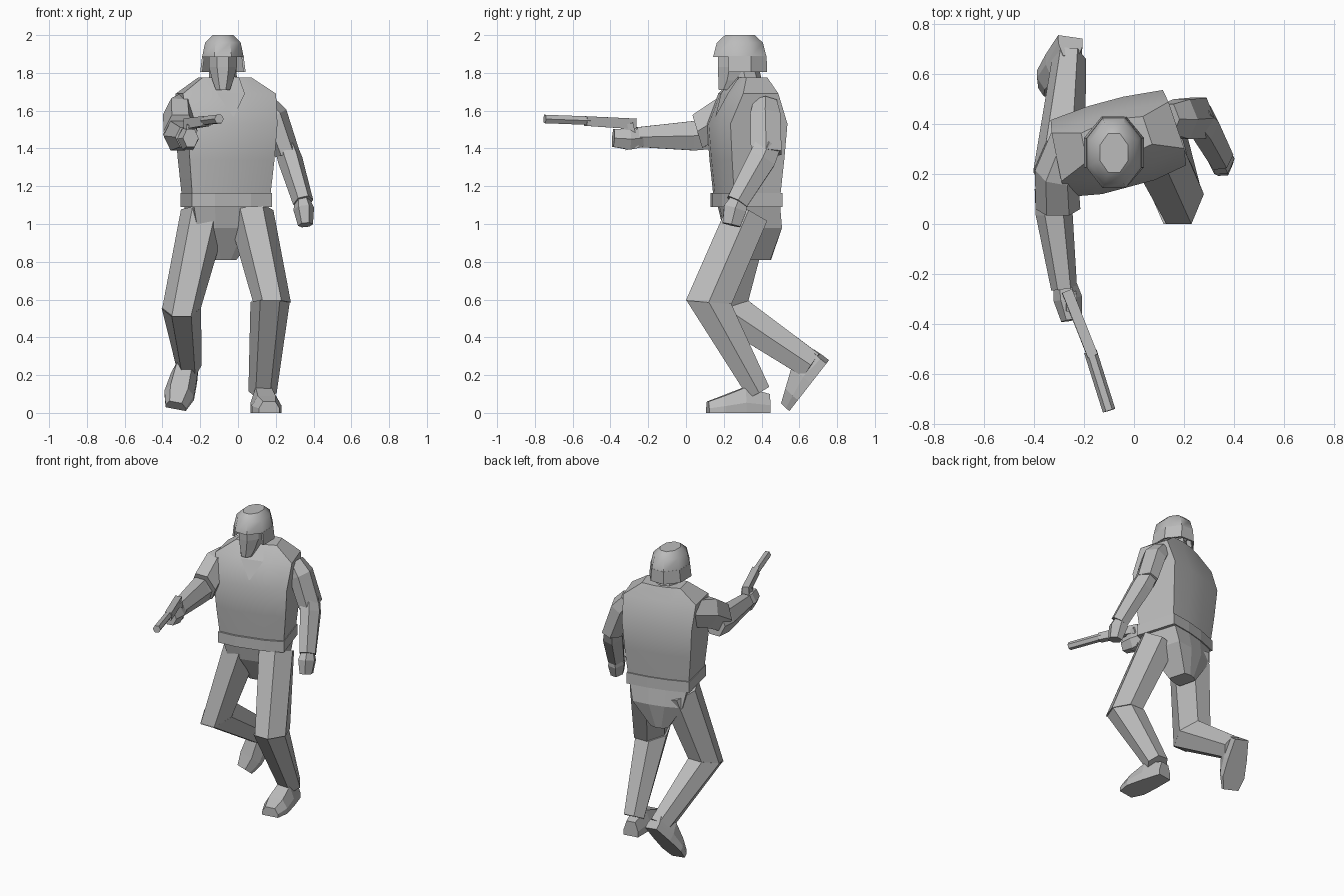
import bpy, bmesh
from math import sin, cos, pi, radians
from mathutils import Vector, Matrix

if "Cube" in bpy.data.objects:
    bpy.data.objects.remove(bpy.data.objects["Cube"])

grey = bpy.data.materials.new("plain grey")
grey.use_nodes = True
COLOUR = (0.5, 0.5, 0.5, 1)
grey.diffuse_color = COLOUR
grey.node_tree.nodes["Principled BSDF"].inputs["Base Color"].default_value = COLOUR


def loft(name, rings, caps=True, closed=True):
    """Skin a list of equal-length point rings with flat faces."""
    bm = bmesh.new()
    rows = [[bm.verts.new(p) for p in ring] for ring in rings]
    n = len(rows[0])
    for a, b in zip(rows, rows[1:]):
        for i in range(n if closed else n - 1):
            j = (i + 1) % n
            bm.faces.new((a[i], a[j], b[j], b[i]))
    if caps:
        bm.faces.new(rows[0][::-1])
        bm.faces.new(rows[-1])
    bmesh.ops.recalc_face_normals(bm, faces=bm.faces)
    mesh = bpy.data.meshes.new(name)
    bm.to_mesh(mesh)
    bm.free()
    mesh.materials.append(grey)
    obj = bpy.data.objects.new(name, mesh)
    bpy.context.collection.objects.link(obj)
    return obj


def smooth(obj, angle):
    bpy.ops.object.select_all(action='DESELECT')
    obj.select_set(True)
    bpy.context.view_layer.objects.active = obj
    bpy.ops.object.shade_smooth_by_angle(angle=radians(angle))


def limb(name, stations, n=6, turn=0.0, start=None, end=None):
    """Tube through (x, y, z, half width, half depth) with mitred bends.
    start and end tilt the first and last ring."""
    pts = [Vector(s[:3]) for s in stations]
    rings = []
    last = len(pts) - 1
    for i, s in enumerate(stations):
        before = pts[i] - pts[i - 1] if i else pts[1] - pts[0]
        after = pts[i + 1] - pts[i] if i < last else before
        t = before.normalized() + after.normalized()
        if i == 0 and start:
            t = Vector(start)
        if i == last and end:
            t = Vector(end)
        t.normalize()
        u = Vector((1, 0, 0))
        u = (u - t * u.dot(t)).normalized()
        v = t.cross(u)
        angles = [2 * pi * k / n + turn for k in range(n)]
        rings.append([pts[i] + u * s[3] * cos(a) + v * s[4] * sin(a) for a in angles])
    return loft(name, rings)


# Torso frame, turned so the left shoulder is drawn back
BODY = Matrix.Translation((-0.07, 0.33, 0)) @ Matrix.Rotation(radians(15), 4, 'Z')


def body_ring(z, w, front, back):
    f, b = front + 0.1 * w, back
    flat = [(-w, f), (-0.45 * w, front), (0.45 * w, front), (w, f),
            (0.95 * w, b), (0.3 * w, b + 0.015), (-0.3 * w, b + 0.015), (-0.95 * w, b)]
    return [BODY @ Vector((u, v, z)) for u, v in flat]


def body(name, *rows):
    return loft(name, [body_ring(*r) for r in rows])


vest = body("vest", (1.14, 0.213, -0.155, 0.12), (1.34, 0.232, -0.174, 0.138),
            (1.53, 0.245, -0.188, 0.152), (1.69, 0.255, -0.122, 0.1), (1.775, 0.135, -0.06, 0.07))
smooth(vest, 34)
body("belt", (1.09, 0.22, -0.17, 0.13), (1.165, 0.22, -0.17, 0.13))
body("pelvis", (1.12, 0.205, -0.14, 0.12), (0.98, 0.175, -0.11, 0.14), (0.81, 0.06, -0.02, 0.105))

# Thin V of shirt at the collar
loft("collar_v", [[BODY @ Vector((s * u, v, z)) for s in (-1, 1)]
                  for u, v, z in ((0.003, -0.179, 1.57), (0.075, -0.13, 1.69),
                                  (0.06, -0.066, 1.779))], caps=False, closed=False)

# Head, neck and helmet
HX, HY = -0.08, 0.285


def oval(z, rx, ry, y=HY, n=8):
    return [Vector((HX + rx * cos(a), y + ry * sin(a), z))
            for a in ((k + 0.5) * 2 * pi / n for k in range(n))]


limb("neck", [(HX, 0.33, 1.68, 0.08, 0.09), (HX, 0.3, 1.84, 0.07, 0.08)], n=8)
loft("face", [oval(1.71, 0.04, 0.045, y=0.215), oval(1.76, 0.06, 0.085, y=0.25),
              oval(1.83, 0.08, 0.115, y=0.275), oval(1.92, 0.08, 0.125)])
smooth(loft("helmet", [oval(1.885, 0.119, 0.153), oval(1.96, 0.102, 0.132),
                       oval(2.0, 0.06, 0.085)]), 40)

# The guard covers the sides and back only
guard = [[r[k] for k in (7, 0, 1, 2, 3, 4)]
         for r in (oval(1.805, 0.13, 0.157), oval(1.89, 0.119, 0.153))]
shell = loft("helmet_neck_guard", guard, caps=False, closed=False)
shell.modifiers.new("thickness", 'SOLIDIFY').thickness = 0.012

# Left arm hanging with bent elbow
limb("left_sleeve", [(0.135, 0.42, 1.64, 0.06, 0.07), (0.19, 0.42, 1.57, 0.075, 0.092),
                     (0.26, 0.425, 1.375, 0.066, 0.094)])
limb("left_forearm", [(0.25, 0.435, 1.42, 0.058, 0.078), (0.276, 0.4, 1.34, 0.066, 0.085),
                      (0.345, 0.27, 1.115, 0.055, 0.066)])
limb("left_hand", [(0.34, 0.28, 1.13, 0.04, 0.05), (0.348, 0.26, 1.08, 0.055, 0.07),
                   (0.357, 0.24, 0.995, 0.04, 0.055)])

# Right arm reaching forward
limb("right_sleeve", [(-0.25, 0.33, 1.61, 0.09, 0.1), (-0.31, 0.2, 1.575, 0.088, 0.11),
                      (-0.305, 0.06, 1.49, 0.09, 0.105)], end=(0, -1, -0.3))
limb("right_forearm", [(-0.32, 0.14, 1.475, 0.078, 0.09), (-0.32, 0.04, 1.467, 0.074, 0.09),
                       (-0.28, -0.26, 1.46, 0.052, 0.06)])
limb("right_hand", [(-0.28, -0.22, 1.455, 0.042, 0.052), (-0.265, -0.3, 1.45, 0.058, 0.065),
                    (-0.25, -0.385, 1.455, 0.042, 0.054)])

# Pistol
SQ = pi / 4
limb("pistol_body", [(-0.268, -0.27, 1.53, 0.03, 0.04), (-0.165, -0.53, 1.545, 0.03, 0.036)],
     n=4, turn=SQ)
limb("pistol_barrel", [(-0.175, -0.51, 1.547, 0.026, 0.026), (-0.1, -0.748, 1.556, 0.026, 0.026)])
limb("pistol_grip", [(-0.25, -0.315, 1.53, 0.03, 0.05), (-0.262, -0.285, 1.4, 0.03, 0.05)],
     n=4, turn=SQ)

# Legs: the left is planted, the right trails
DOWN, TRAIL = (0, -0.08, -1), (0, 0.3, -0.9)
limb("left_thigh", [(0.07, 0.322, 1.05, 0.12, 0.13), (0.18, 0.12, 0.585, 0.1, 0.14)],
     end=DOWN)
limb("left_shin", [(0.17, 0.12, 0.588, 0.104, 0.138), (0.13, 0.385, 0.11, 0.075, 0.072)],
     start=DOWN)
limb("right_thigh", [(-0.18, 0.325, 1.05, 0.125, 0.14), (-0.3, 0.21, 0.55, 0.102, 0.145)],
     end=TRAIL)
limb("right_shin", [(-0.3, 0.21, 0.555, 0.104, 0.145), (-0.26, 0.665, 0.25, 0.068, 0.085)],
     start=TRAIL)


def foot(name, heel, toe, up):
    """Boot lofted from heel to toe: (distance, half width, height)."""
    heel, toe, up = Vector(heel), Vector(toe), Vector(up)
    f = (toe - heel).normalized()
    up = (up - f * up.dot(f)).normalized()
    s = f.cross(up)
    length = (toe - heel).length
    rings = []
    for d, w, h in ((0, 0.05, 0.1), (0.4, 0.07, 0.135), (0.75, 0.08, 0.09), (1, 0.055, 0.06)):
        section = ((-w, 0), (w, 0), (w, 0.4 * h), (0.6 * w, h), (-0.6 * w, h), (-w, 0.4 * h))
        rings.append([heel + f * d * length + s * a + up * b for a, b in section])
    loft(name, rings)


foot("left_foot", (0.115, 0.44, 0), (0.165, 0.115, 0), (0, 0, 1))
foot("right_foot", (-0.255, 0.75, 0.27), (-0.33, 0.555, 0.02), (0, -0.79, 0.6))
